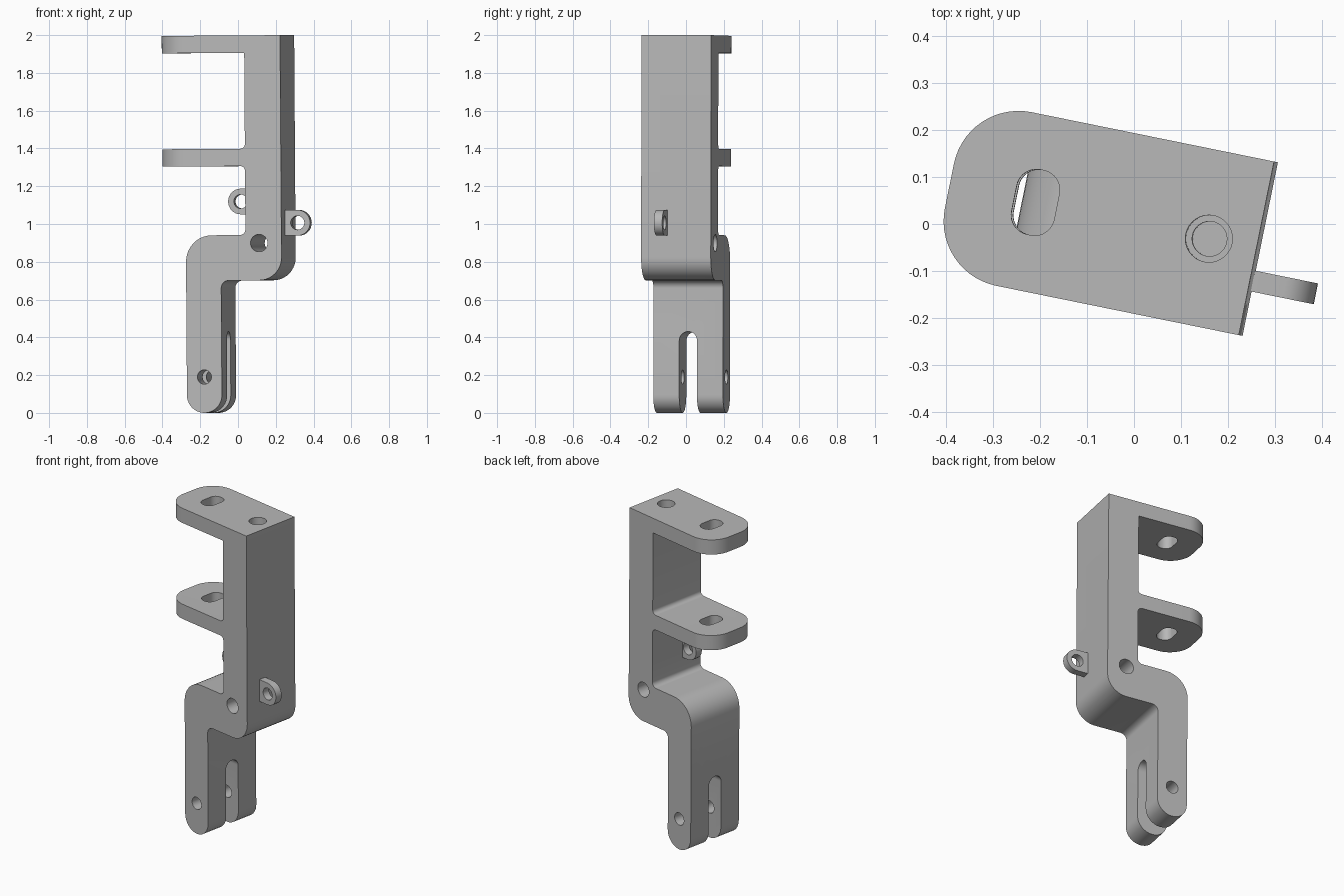
import bpy, bmesh, math
from mathutils import Vector, Matrix

cube = bpy.data.objects.get("Cube")
if cube:
    bpy.data.objects.remove(cube, do_unlink=True)

grey = bpy.data.materials.new("plain grey")
grey.use_nodes = True
colour = (0.48, 0.48, 0.48, 1)
grey.diffuse_color = colour
grey.node_tree.nodes["Principled BSDF"].inputs["Base Color"].default_value = colour

# Axis frames: profile plane to space, with the extrusion along the third axis
SIDE = Matrix(((1, 0, 0), (0, 0, 1), (0, 1, 0)))    # outline in x-z, depth y
PLAN = Matrix.Identity(3)                           # outline in x-y, depth z
END = Matrix(((0, 0, 1), (1, 0, 0), (0, 1, 0)))     # outline in y-z, depth x


def rounded(corners, steps=10):
    """Turn (a, b, radius) corners into an outline with filleted corners."""
    out = []
    for i, (a, b, r) in enumerate(corners):
        p = Vector((a, b))
        if r == 0:
            out.append(p)
            continue
        d1 = (Vector(corners[i - 1][:2]) - p).normalized()
        d2 = (Vector(corners[(i + 1) % len(corners)][:2]) - p).normalized()
        centre = p + (d1 + d2) * r          # all corners are right angles
        for k in range(steps + 1):
            t = k / steps * math.pi / 2
            out.append(centre - d2 * r * math.cos(t) - d1 * r * math.sin(t))
    return out


def box(a0, a1, b0, b1, r):
    return rounded([(a0, b0, r), (a1, b0, r), (a1, b1, r), (a0, b1, r)])


def circle(a, b, r, n=32):
    return [Vector((a + r * math.cos(k * math.tau / n),
                    b + r * math.sin(k * math.tau / n))) for k in range(n)]


def prism(name, outline, frame, lo, hi):
    bm = bmesh.new()
    rings = [[bm.verts.new(frame @ Vector((p.x, p.y, d))) for p in outline]
             for d in (lo, hi)]
    bm.faces.new(rings[0])
    bm.faces.new(rings[1])
    n = len(outline)
    for i in range(n):
        j = (i + 1) % n
        bm.faces.new((rings[0][i], rings[0][j], rings[1][j], rings[1][i]))
    bmesh.ops.remove_doubles(bm, verts=bm.verts, dist=1e-5)
    bmesh.ops.recalc_face_normals(bm, faces=bm.faces)
    mesh = bpy.data.meshes.new(name)
    bm.to_mesh(mesh)
    bm.free()
    mesh.materials.append(grey)
    obj = bpy.data.objects.new(name, mesh)
    bpy.context.collection.objects.link(obj)
    return obj


def combine(obj, tool, operation="DIFFERENCE"):
    tool.hide_render = True
    mod = obj.modifiers.new("cut", "BOOLEAN")
    mod.operation = operation
    mod.solver = "EXACT"
    mod.object = tool
    bpy.context.view_layer.objects.active = obj
    bpy.ops.object.modifier_apply(modifier=mod.name)
    bpy.data.objects.remove(tool, do_unlink=True)


HALF = 0.188                        # half the bracket's depth
TIP, BACK = -0.392, 0.273           # arm tips and column outer face
INNER = 0.079                       # column inner face
LEG_L, LEG_R = -0.243, -0.054
TOP = 1.997

# Bracket: cranked leg, column and two arms as one side profile
profile = rounded([
    (LEG_L, 0, 0.094), (LEG_R, 0, 0.094), (LEG_R, 0.70, 0.04),
    (BACK, 0.70, 0.12), (BACK, TOP, 0), (TIP, TOP, 0),
    (TIP, 1.905, 0), (INNER, 1.905, 0), (INNER, 1.397, 0.025),
    (TIP, 1.397, 0), (TIP, 1.305, 0), (INNER, 1.305, 0.025),
    (INNER, 0.94, 0.03), (LEG_L, 0.94, 0.14)])
bracket = prism("bracket", profile, SIDE, -HALF, HALF)

# Rounded arm tips
plan = rounded([(TIP, -HALF, 0.14), (0.5, -HALF - 0, 0),
                (0.5, HALF, 0), (TIP, HALF, 0.14)], 14)
combine(bracket, prism("plan_shape", plan, PLAN, -0.1, 2.1), "INTERSECT")

# Arm slots, fork slot, pin holes and stepped bore in the column top
combine(bracket, prism("arm_slots", box(-0.252, -0.16, -0.068, 0.072, 0.042),
                       PLAN, 1.2, 2.1))
combine(bracket, prism("fork_slot", box(-0.048, 0.048, -0.2, 0.43, 0.0479),
                       END, -0.3, 0.0))
for a, b, r in ((-0.148, 0.19, 0.038), (0.152, 0.897, 0.046)):
    combine(bracket, prism("pin_hole", circle(a, b, r), SIDE, -0.3, 0.3))
for r, floor in ((0.05, 1.8), (0.037, 1.6)):
    combine(bracket, prism("column_bore", circle(0.170, 0, r), PLAN, floor, 2.1))


# Lugs: a rounded eye running into the column face
def lug(name, a, b, root):
    r = 0.068
    side = 1 if a > root else -1
    outline = [Vector((root - side * 0.01, b - r))]
    for k in range(17):
        t = -math.pi / 2 + k * math.pi / 16
        outline.append(Vector((a + side * r * math.cos(t), b + r * math.sin(t))))
    outline.append(Vector((root - side * 0.01, b + r)))
    obj = prism(name, outline, SIDE, -0.092, -0.047)
    combine(obj, prism("eye", circle(a, b, 0.037), SIDE, -0.2, 0.1))
    return obj


lugs = [lug("outer_lug", 0.341, 1.003, BACK), lug("inner_lug", 0.035, 1.118, INNER)]

# Shading and the slight turn of the whole part
pose = (Matrix.Translation((0.006, 0, 0.001))
        @ Matrix.Rotation(math.radians(-11.5), 4, "Z")
        @ Matrix.Rotation(math.radians(-0.4), 4, "Y"))
for obj in [bracket] + lugs:
    obj.matrix_world = pose
    bpy.ops.object.select_all(action="DESELECT")
    obj.select_set(True)
    bpy.context.view_layer.objects.active = obj
    bpy.ops.object.shade_smooth_by_angle(angle=math.radians(30))
